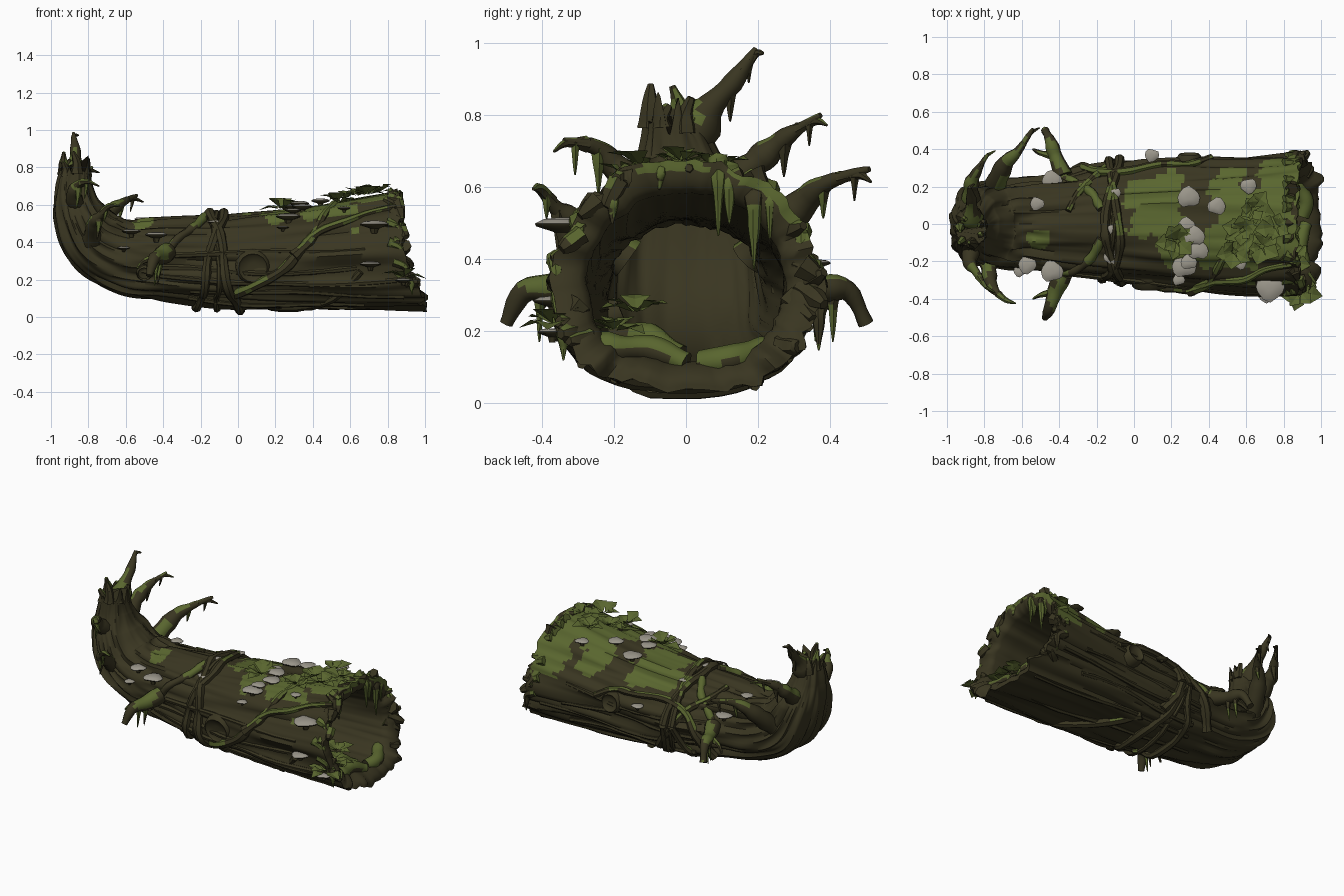
import bpy, bmesh, random
from math import sin, cos, pi, radians, copysign, hypot
from mathutils import Vector, Matrix, noise

random.seed(4)
if "Cube" in bpy.data.objects:
    bpy.data.objects.remove(bpy.data.objects["Cube"])


def material(name, rgb):
    m = bpy.data.materials.new(name)
    m.use_nodes = True
    m.diffuse_color = (*rgb, 1)
    m.node_tree.nodes["Principled BSDF"].inputs["Base Color"].default_value = (*rgb, 1)
    return m


BARK, MOSS, CAP = 0, 1, 2
MATS = [material("dark bark", (0.041, 0.036, 0.015)),
        material("moss green", (0.1, 0.132, 0.028)),
        material("pale fungus", (0.33, 0.31, 0.26))]


def finish(name, bm, angle=50):
    mesh = bpy.data.meshes.new(name)
    bm.to_mesh(mesh)
    bm.free()
    for m in MATS:
        mesh.materials.append(m)
    ob = bpy.data.objects.new(name, mesh)
    bpy.context.collection.objects.link(ob)
    bpy.ops.object.select_all(action="DESELECT")
    ob.select_set(True)
    bpy.context.view_layer.objects.active = ob
    bpy.ops.object.shade_smooth_by_angle(angle=radians(angle))


def spline(rows, t):
    """Catmull-Rom through rows of any width."""
    i = max(0, min(int(t), len(rows) - 2))
    f = t - i
    p = [rows[max(0, min(len(rows) - 1, i + k))] for k in (-1, 0, 1, 2)]
    return [b + f / 2 * (c - a + f * (2 * a - 5 * b + 4 * c - d + f * (3 * (b - c) + d - a)))
            for a, b, c, d in zip(*p)]


def loft(bm, rings):
    loops = [[bm.verts.new(p) for p in r] for r in rings]
    n = len(loops[0])
    faces = [bm.faces.new((a[i], a[(i + 1) % n], b[(i + 1) % n], b[i]))
             for a, b in zip(loops, loops[1:]) for i in range(n)]
    return faces + [bm.faces.new(loops[0][::-1]), bm.faces.new(loops[-1])]


# Trunk profile: centre x, centre z, half height, half width
TRUNK = [(.89, .35, .325, .37), (.4, .32, .27, .35), (0, .3, .25, .32), (-.4, .31, .215, .26),
         (-.6, .325, .2, .235), (-.76, .4, .18, .225), (-.85, .55, .135, .195),
         (-.875, .68, .1, .12), (-.87, .79, .08, .08)]
END = len(TRUNK) - 1


def trunk(u, a, off=0.0, scale=1.0, rough=1.0):
    x, z, h, w = spline(TRUNK, u)
    q, p = spline(TRUNK, min(END, u + .02)), spline(TRUNK, max(0, u - .02))
    t = Vector((q[0] - p[0], 0, q[1] - p[1])).normalized()
    up = Vector((t.z, 0, -t.x))
    c, s = cos(a), sin(a)
    if s < 0:
        c, s = copysign(abs(c) ** .72, c), -abs(s) ** .85
    grain = .03 * noise.noise(Vector((c * 3.5, s * 3.5, u * .7))) \
        + .022 * noise.noise(Vector((c * 9, s * 9, u * .6 + 7)))
    k = scale + rough * grain / max(h, .16) * min(1, h * 5)
    v = Vector((x, 0, z)) + Vector((0, (w * k + off) * c, 0)) + up * ((h * k + off) * s)
    # Ragged mouth with a long lower lip; leaning, broken stump
    if u < 1:
        v.x += (1 - u) ** 6 * (.085 * max(0, -s) + .06 * noise.noise(Vector((c * 5, s * 5, 3))))
    if u > 6:
        v.y -= (u - 6) * .018
    if u > 7:
        v.z += (u - 7) ** 3 * .09 * noise.noise(Vector((c * 3, s * 3, 9)))
    return v


def at_x(x):
    return min((i * END / 600 for i in range(601)), key=lambda u: abs(spline(TRUNK, u)[0] - x))


def on_log(x, deg, off=0.0):
    return trunk(at_x(x), radians(deg), off)


# Moss patches on the crown: x, y, radius
PATCHES = [(.12, .08, .17), (.67, .02, .25), (.47, -.13, .12), (.78, .22, .17),
           (-.53, -.08, .06), (.22, -.13, .07), (.5, .14, .1)]


def mossy(c):
    n = noise.noise(c * 7 + Vector((2, 5, 1))) * .6 + noise.noise(c * 18) * .3
    return c.z > .4 and min(hypot(c.x - x, c.y - y) / r for x, y, r in PATCHES) + n < 1


# Hollow log: inner wall running into the bend, rounded lip, outer bark
SIDES = 96
ang = [2 * pi * i / SIDES for i in range(SIDES)]
bm = bmesh.new()
rings = []
for i in range(31):
    u = .15 + 6 * (1 - i / 30)
    rings.append([trunk(u, a, 0, .73 + .17 * min(1, u / 3), .4) for a in ang])
rings += [[trunk(u, a, 0, s, r) for a in ang]
          for u, s, r in ((.1, .75, .4), (.05, .79, .5), (.02, .85, .7), (0, .91, .9), (0, .96, 1))]
inner = len(rings)
rings += [[trunk(END * (i / 190) ** 1.1, a) for a in ang] for i in range(191)]
faces = loft(bm, rings)
bmesh.ops.recalc_face_normals(bm, faces=bm.faces)
for k, f in enumerate(faces):
    if k // SIDES >= inner - 2 and mossy(f.calc_center_median()):
        f.material_index = MOSS
finish("hollow_log", bm, 60)


def tube(bm, pts, r0, r1, sides=8, moss=None, steps=5):
    """Tapered, slightly knobbly limb through a few points."""
    pts = [tuple(p) for p in pts]
    n = (len(pts) - 1) * steps
    path = [Vector(spline(pts, i / steps)) for i in range(n + 1)]
    rings = []
    side = None
    for i, p in enumerate(path):
        t = (path[min(n, i + 1)] - path[max(0, i - 1)]).normalized()
        side = (side - t * side.dot(t)).normalized() if side else t.orthogonal().normalized()
        r = (r0 + (r1 - r0) * i / n) * (1 + .35 * noise.noise(p * 16))
        rings.append([p + Matrix.Rotation(2 * pi * j / sides, 3, t) @ side * r for j in range(sides)])
    faces = loft(bm, rings)
    bmesh.ops.recalc_face_normals(bm, faces=faces)
    for f in faces:
        f.normal_update()
        c = f.calc_center_median()
        if moss is not None and f.normal.z * .5 + noise.noise(c * 9) > moss:
            f.material_index = MOSS


def drip(bm, p, length, r):
    tube(bm, (p, p - Vector((0, 0, length * .4)), p - Vector((.01, 0, length))), r, .002, 5, -.05)


# Broken limbs with forked tips and hanging moss
limbs = [([(-.87, -.01, .66), (-.87, .05, .8), (-.87, .13, .89), (-.88, .195, .985)], .07),
         ([(-.87, .11, .6), (-.87, .21, .68), (-.84, .28, .74), (-.78, .375, .8)], .055),
         ([(-.76, .17, .4), (-.69, .32, .55), (-.62, .39, .61), (-.54, .51, .65)], .06),
         ([(-.86, -.11, .58), (-.88, -.2, .66), (-.85, -.25, .71), (-.79, -.34, .73)], .055),
         ([(-.78, -.16, .4), (-.77, -.3, .5), (-.74, -.36, .54), (-.69, -.4, .6)], .055)]
bm = bmesh.new()
for pts, r in limbs:
    tube(bm, pts, r, .008, 9, .36)
    p = Vector(spline(pts, 2.3))
    out = (Vector(pts[3]) - Vector(pts[2])).normalized()
    tube(bm, (p, p + out * .07 - Vector((0, 0, .01)), p + out * .11 - Vector((-.03, 0, .04))), .022, .004, 6, .25)
    drip(bm, Vector(spline(pts, 1.9)), random.uniform(.09, .13), .026)
    drip(bm, Vector(spline(pts, 2.6)), random.uniform(.06, .1), .017)
finish("broken_limbs", bm)

# Splintered stump top
bm = bmesh.new()
for i, h in enumerate((.07, .1, .06, .12, .08, .12, .09)):
    a = 2 * pi * i / 7 + .3
    p = trunk(END - .4, a, -.02)
    tube(bm, (p, p + Vector((0, 0, h * .5)), p + Vector((.02 * cos(a), .02 * sin(a), h))), .036, .01, 6, .5)
finish("stump_splinters", bm, 30)

# Vines wrapped round the middle
bm = bmesh.new()
for x0, k, r, w in ((-.075, -.07, .027, 0), (-.15, .06, .024, 2), (-.11, -.01, .016, 4)):
    pts = [on_log(x0 + k * sin(radians(d)) + .015 * sin(radians(3 * d) + w), d, .008) for d in range(0, 361, 20)]
    tube(bm, pts, r, r, 7, .62, 3)
finish("wrapped_vines", bm)

# Climbing vines, mossier at the front
bm = bmesh.new()
for moss, route in (
        (.15, ((-.02, 225), (.1, 205), (.25, 188), (.36, 165), (.45, 150), (.6, 143), (.72, 133), (.86, 128))),
        (.2, ((.3, 178), (.4, 158), (.48, 125), (.55, 100))),
        (.32, ((.0, -40), (-.1, -5), (-.2, 25), (-.3, 50), (-.36, 75))),
        (.35, ((-.36, -45), (-.28, -5), (-.2, 20), (-.05, 32), (.15, 28), (.3, 25), (.42, 10))),
        (.5, ((.1, -60), (.3, -95), (.5, -130), (.65, -165)))):
    tube(bm, [on_log(x, d, .008) for x, d in route], .031, .016, 7, moss, 5)
finish("climbing_vines", bm)

# Side roots, mirrored
bm = bmesh.new()
for s in (1, -1):
    path = [on_log(x, 90 - s * d, .008) for x, d in ((-.18, 15), (-.24, 40), (-.33, 62), (-.38, 80))]
    path += [Vector((-.42, s * .36, .32)), Vector((-.45, s * .45, .31)), Vector((-.475, s * .5, .22))]
    tube(bm, path[:5], .024, .022, 8, .2)
    tube(bm, path[3:], .05, .02, 9, .38)
    for k in (4, 4.5):
        drip(bm, Vector(spline([tuple(q) for q in path], k)), .15, .024)
    tube(bm, (path[4], path[4] + Vector((-.08, s * .02, -.02)), path[4] + Vector((-.12, s * .04, -.06))), .024, .005, 6, .2)
finish("side_roots", bm)

# Sawn knots, and long raised bark strips
bm = bmesh.new()
for x, d, r in ((.08, 186, .085), (.3, 8, .06), (-.5, 200, .04)):
    p, q = on_log(x, d, -.045), on_log(x, d, .04)
    t = (q - p).normalized()
    s = t.orthogonal().normalized()
    loft(bm, [[p + t * h + Matrix.Rotation(2 * pi * j / 16, 3, t) @ s * r * k for j in range(16)]
              for h, k in ((0, 1.15), (.05, 1.05), (.062, .9), (.05, .78), (.045, .3))])
for d in (172, 192, 205, 222, 245, 270, 295, 318, 335, 350, 8):
    a, b = random.uniform(-.5, -.2), random.uniform(.6, .9)
    pts = [on_log(a + (b - a) * i / 6, d + 3 * sin(i + d), -.004) for i in range(7)]
    tube(bm, pts, .016, .013, 6, None, 3)
bmesh.ops.recalc_face_normals(bm, faces=bm.faces)
finish("knots_and_bark_strips", bm)

# Shelf fungi: pale caps with dark undersides
bm = bmesh.new()
shelves = [(.31, 68, .055), (.3, 92, .045), (.34, 100, .05), (.36, 112, .05), (.28, 128, .06), (.31, 122, .04),
           (.46, 76, .045), (.63, 59, .04), (.74, 152, .07), (.7, 190, .05), (-.44, 28, .05), (-.44, 150, .055),
           (-.6, 145, .045), (-.53, 66, .035), (.1, 15, .035), (-.13, 95, .025), (-.13, 125, .035), (.58, 125, .03),
           (.25, 145, .03), (-.62, 172, .03), (-.1, 60, .025), (.85, 205, .04)]
for x, d, r in shelves:
    p = on_log(x, d, .012) + Vector((0, 0, .01))
    p.y += .3 * r * cos(radians(d))
    rings = [[p + Vector((r * k * cos(a) * 1.1, r * k * sin(a) * (1 + .2 * sin(3 * a + x * 9)), h * r)) for a in ang[::8]]
             for k, h in ((.2, -.7), (.3, -.3), (.95, -.05), (1, .06), (.7, .24), (.25, .3))]
    for f in loft(bm, rings):
        f.normal_update()
        f.material_index = CAP if f.normal.z > .1 else BARK
finish("shelf_fungi", bm)


def leaf(bm, p, d, size):
    """Folded pointed leaf, growing from p along d."""
    side = d.cross(Vector((0, 0, 1))).normalized() * size * .42
    rise = Vector((0, 0, size * .1))
    v = [bm.verts.new(q) for q in (p, p + d * size * .5 + side + rise, p + d * size - rise * 2,
                                   p + d * size * .5 - side + rise, p + d * size * .5)]
    for i, j in ((0, 1), (1, 2), (2, 3), (3, 0)):
        bm.faces.new((v[4], v[j], v[i])).material_index = MOSS


# Leaf clumps on the crown, at the lip and inside the mouth
bm = bmesh.new()
clumps = [on_log(x, d, .015) for x, d in ((.6, 95), (.7, 108), (.66, 78), (.78, 92), (.55, 113), (.25, 105), (.86, 200))]
clumps += [Vector((.84, -.2, .2)), Vector((.82, -.14, .25))]
for c in clumps:
    for k in range(8):
        a = k * 2 * pi / 8 + random.uniform(-.3, .3)
        d = Vector((cos(a), sin(a), random.uniform(.1, .9))).normalized()
        leaf(bm, c + d * .01, d, random.uniform(.06, .12))
finish("leaf_clumps", bm, 20)

# Moss fringe hanging round the mouth
bm = bmesh.new()
fringe = [(76, .2, .035), (70, .14, .035), (58, .24, .04), (50, .14, .025), (102, .06, .03), (128, .08, .03),
          (150, .1, .03), (172, .12, .03), (188, .12, .03), (203, .09, .025), (24, .12, .03), (4, .15, .03), (-10, .13, .03)]
for d, l, r in fringe:
    p = trunk(random.uniform(.02, .06), radians(d), -.012)
    dn = Vector((.01, 0, -l))
    tube(bm, (p + Vector((-.06, 0, .005)), p + dn * .2, p + dn * .6, p + dn), r, .002, 7, -.1)

# Mossy mounds on the mouth floor
for pts in (((.86, -.28, .17), (.9, -.2, .15), (.89, -.1, .15), (.92, 0, .11)),
            ((.9, .04, .11), (.92, .12, .12), (.88, .2, .14), (.84, .26, .16)),
            ((.76, -.2, .18), (.82, -.1, .18), (.86, -.02, .13))):
    tube(bm, pts, .042, .034, 9, .05)

# Torn bark lumps round the rim
for i in range(30):
    d = random.uniform(-40, 220)
    p = trunk(random.uniform(0, .12), radians(d), -.018)
    o = Vector((random.uniform(.0, .05), .04 * cos(radians(d)), random.uniform(-.05, .02)))
    tube(bm, (p - o, p, p + o * .5), .036, .014, 6, .34, 3)
finish("mouth_moss", bm)
